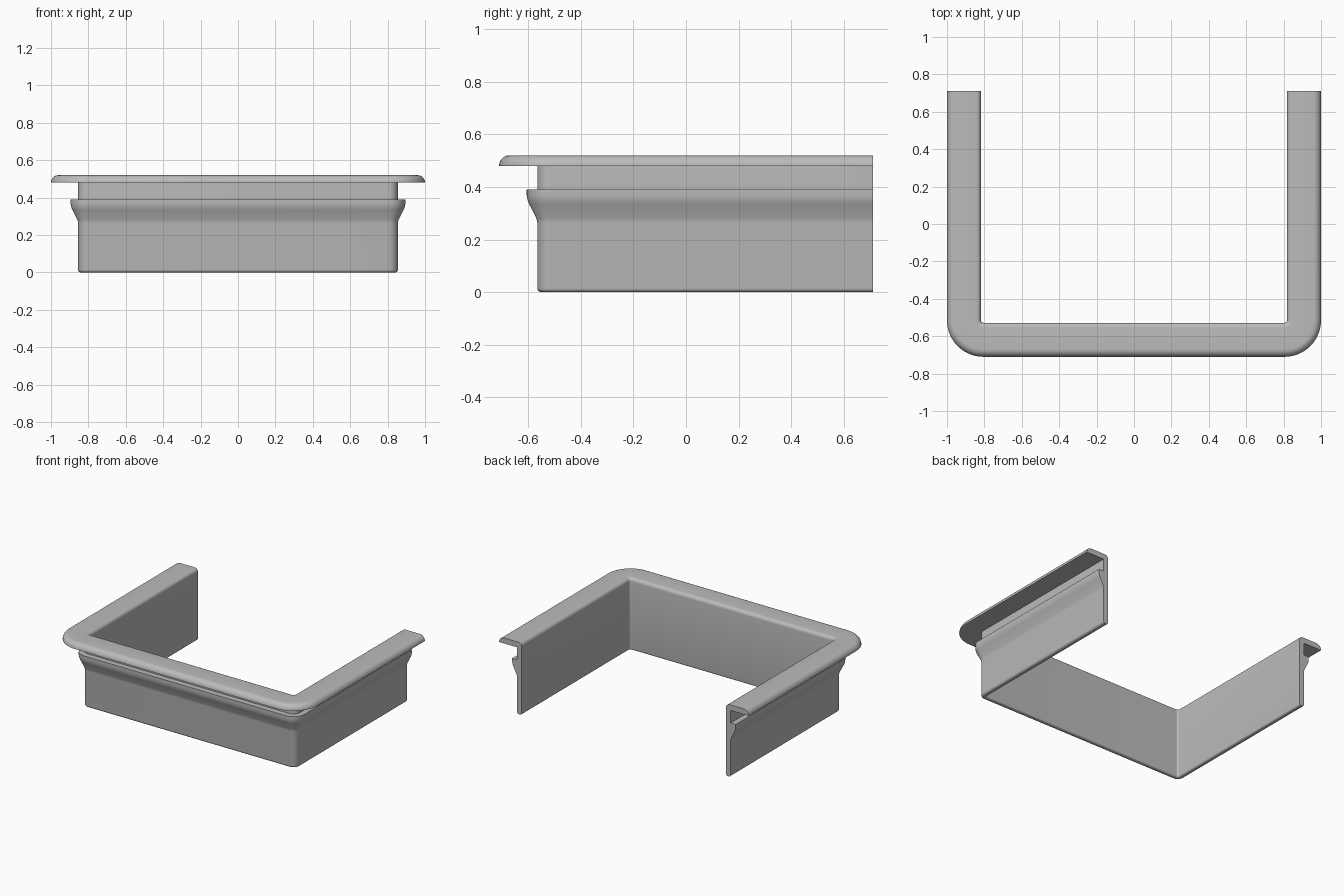
import bpy, bmesh, math

if "Cube" in bpy.data.objects:
    bpy.data.objects.remove(bpy.data.objects["Cube"])

# Corner arc centre of the U-shaped path, and the open back end
CX, CY, BACK = 0.805, -0.515, 0.71


def arc(cx, cz, r, a0, a1, n=6):
    pts = []
    for i in range(n + 1):
        a = math.radians(a0 + (a1 - a0) * i / n)
        pts.append((cx + r * math.cos(a), cz + r * math.sin(a)))
    return pts


# Cross-section: (outward distance from corner centre, height)
IN, OUT, BEAD, RIM = 0.013, 0.05, 0.09, 0.195
profile = (
    arc(IN + 0.012, 0.012, 0.012, 180, 270, 4)          # rounded bottom edge
    + arc(OUT - 0.015, 0.015, 0.015, 270, 360, 4)
    + [(OUT, 0.265), (OUT + 0.003, 0.28), (BEAD - 0.009, 0.335),
       (BEAD - 0.003, 0.35), (BEAD, 0.368), (BEAD, 0.39), (OUT, 0.39)]  # snap bead
    + [(OUT, 0.48), (RIM, 0.48)]                        # groove and rim underside
    + arc(RIM - 0.04, 0.48, 0.04, 0, 90, 8)[1:]         # rounded rim
    + arc(IN + 0.025, 0.495, 0.025, 90, 180, 6)         # inner lip
)

# U path stations: base point and outward direction
stations = [(-CX, BACK, -1, 0)]
N = 14
for sx, start in ((-1, 180), (1, 270)):
    for i in range(N + 1):
        a = math.radians(start + 90 * i / N)
        stations.append((sx * CX, CY, math.cos(a), math.sin(a)))
stations.append((CX, BACK, 1, 0))

# Sweep the section along the path and cap both ends
bm = bmesh.new()
rings = [[bm.verts.new((x + dx * d, y + dy * d, z)) for d, z in profile]
         for x, y, dx, dy in stations]
n = len(profile)
for a, b in zip(rings, rings[1:]):
    for i in range(n):
        j = (i + 1) % n
        bm.faces.new((a[i], a[j], b[j], b[i]))
bm.faces.new(rings[0])
bm.faces.new(rings[-1])
bmesh.ops.recalc_face_normals(bm, faces=bm.faces)

mesh = bpy.data.meshes.new("rim_frame")
bm.to_mesh(mesh)
bm.free()
frame = bpy.data.objects.new("rim_frame", mesh)
bpy.context.collection.objects.link(frame)

mat = bpy.data.materials.new("light grey")
mat.diffuse_color = (0.5, 0.5, 0.5, 1)
mat.use_nodes = True
mat.node_tree.nodes["Principled BSDF"].inputs["Base Color"].default_value = mat.diffuse_color
mesh.materials.append(mat)

bpy.context.view_layer.objects.active = frame
frame.select_set(True)
bpy.ops.object.shade_smooth_by_angle(angle=math.radians(35))
